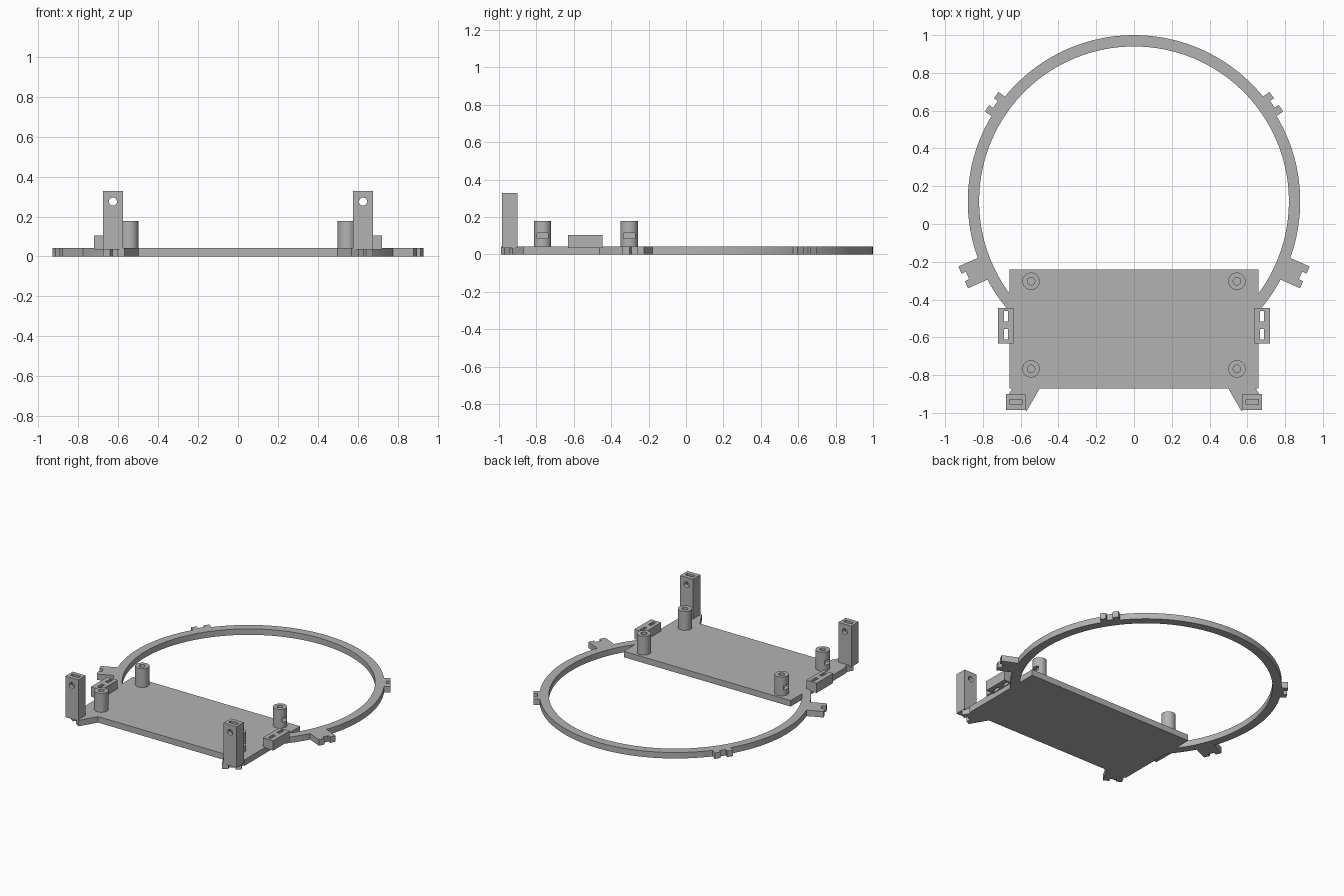
import bpy, bmesh
from math import radians, cos, sin, pi
from mathutils import Vector

if "Cube" in bpy.data.objects:
    bpy.data.objects.remove(bpy.data.objects["Cube"], do_unlink=True)

grey = bpy.data.materials.new("plain_grey")
grey.use_nodes = True
grey.diffuse_color = (0.45, 0.45, 0.45, 1)
grey.node_tree.nodes["Principled BSDF"].inputs["Base Color"].default_value = grey.diffuse_color

THICK = 0.043
RING_Y = 0.12


def prism(name, points, z0, z1):
    """Extrude a flat outline from z0 to z1."""
    bm = bmesh.new()
    face = bm.faces.new([bm.verts.new((x, y, z0)) for x, y in points])
    top = bmesh.ops.extrude_face_region(bm, geom=[face])["geom"]
    bmesh.ops.translate(bm, vec=(0, 0, z1 - z0),
                        verts=[v for v in top if isinstance(v, bmesh.types.BMVert)])
    bmesh.ops.recalc_face_normals(bm, faces=bm.faces)
    mesh = bpy.data.meshes.new(name)
    bm.to_mesh(mesh)
    bm.free()
    mesh.materials.append(grey)
    obj = bpy.data.objects.new(name, mesh)
    bpy.context.collection.objects.link(obj)
    return obj


def box(name, x, y, z, w, d, z1):
    return prism(name, [(x - w/2, y - d/2), (x + w/2, y - d/2),
                        (x + w/2, y + d/2), (x - w/2, y + d/2)], z, z1)


def disc(name, x, y, r, z0, z1, n=40):
    return prism(name, [(x + r*cos(2*pi*i/n), y + r*sin(2*pi*i/n)) for i in range(n)], z0, z1)


def cut(obj, *cutters):
    """Subtract the cutters, then discard them."""
    for c in cutters:
        c.hide_render = True
        mod = obj.modifiers.new("cut", 'BOOLEAN')
        mod.operation, mod.solver, mod.object = 'DIFFERENCE', 'EXACT', c
    bpy.context.view_layer.update()
    mesh = bpy.data.meshes.new_from_object(obj.evaluated_get(bpy.context.evaluated_depsgraph_get()))
    obj.modifiers.clear()
    obj.data = mesh
    for c in cutters:
        bpy.data.objects.remove(c, do_unlink=True)
    return obj


def smooth(obj):
    bpy.ops.object.select_all(action='DESELECT')
    obj.select_set(True)
    bpy.context.view_layer.objects.active = obj
    bpy.ops.object.shade_smooth_by_angle(angle=radians(30))


# Base plate
box("base_plate", 0, -0.555, 0, 1.32, 0.63, THICK)

# Open ring whose ends run into the plate
steps = 96
angles = [radians(-43 + 266 * i / steps) for i in range(steps + 1)]
outline = [(0.88 * cos(a), RING_Y + 0.88 * sin(a)) for a in angles]
outline += [(0.82 * cos(a), RING_Y + 0.82 * sin(a)) for a in reversed(angles)]
smooth(prism("ring", outline, 0, THICK))


# Tabs pointing away from the ring centre, with a notch in the outer end
def tab(name, side, angle, r0, r1):
    out = Vector((cos(radians(angle)), sin(radians(angle))))
    across = Vector((-out.y, out.x))
    shape = [(r0, -0.063), (r1, -0.063), (r1, -0.022), (r1 - 0.025, -0.022),
             (r1 - 0.025, 0.022), (r1, 0.022), (r1, 0.063), (r0, 0.063)]
    pts = [out * r + across * t for r, t in shape]
    prism(name, [(side * p.x, RING_Y + p.y) for p in pts], 0, THICK)


for side, label in ((1, "left"), (-1, "right")):
    tab(label + "_rear_tab", side, 35, 0.84, 0.92)
    tab(label + "_middle_tab", side, -24, 0.84, 0.99)
    tab(label + "_front_tab", side, -60, 1.0, 1.245)

    # Tall post with a cross bore and a nut slot in the top
    px, py = side * 0.626, -0.942
    bore = disc("bore_cutter", 0, 0, 0.02, -0.1, 0.1, 24)
    bore.rotation_euler.x = pi / 2
    bore.location = (px, py, 0.275)
    slot = box("slot_cutter", px, py, 0.24, 0.064, 0.026, 0.4)
    cut(box(label + "_post", px, py, 0.035, 0.102, 0.083, 0.328), bore, slot)

    # Side block with two upright slots
    bx = side * 0.68
    cut(box(label + "_side_block", bx, -0.539, 0.035, 0.082, 0.186, 0.105),
        *[box("slot_cutter", side * 0.677, y, -0.1, 0.022, 0.055, 0.3) for y in (-0.488, -0.583)])

    # Round standoffs with a blind bore and a nut slot facing outward
    for y, place in ((-0.303, "rear"), (-0.767, "front")):
        sx = side * 0.545
        standoff = disc(f"{label}_{place}_standoff", sx, y, 0.046, 0.035, 0.178)
        cut(standoff, disc("bore_cutter", sx, y, 0.02, 0.05, 0.3, 24),
            box("slot_cutter", sx + side * 0.035, y, 0.085, 0.12, 0.06, 0.115))
        smooth(standoff)
